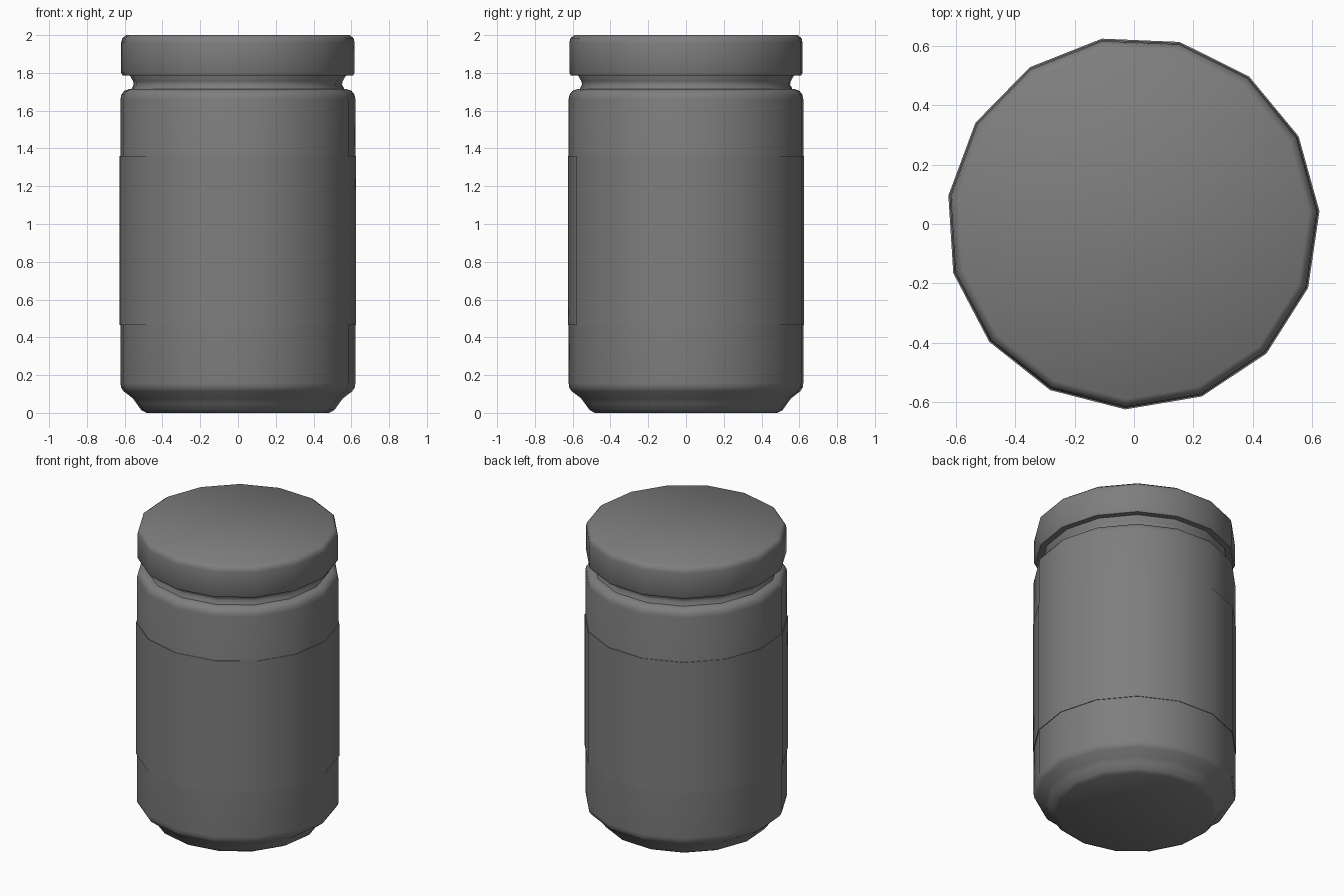
import bpy, bmesh, math

cube = bpy.data.objects.get("Cube")
if cube:
    bpy.data.objects.remove(cube, do_unlink=True)

SIDES = 15
TURN = math.radians(3.6)
OFFSET = (-0.003, 0.004)   # centres the odd-sided outline


def make_material(name, value):
    mat = bpy.data.materials.new(name)
    mat.use_nodes = True
    colour = (value, value, value, 1)
    mat.diffuse_color = colour
    mat.node_tree.nodes["Principled BSDF"].inputs["Base Color"].default_value = colour
    return mat


def lathe(name, profile, mat, caps=True):
    """Turn a (radius, height) profile, listed bottom to top, into a solid."""
    bm = bmesh.new()
    rings = []
    for r, z in profile:
        angles = [TURN + math.tau * i / SIDES for i in range(SIDES)]
        rings.append([bm.verts.new((r * math.cos(a) + OFFSET[0],
                                    r * math.sin(a) + OFFSET[1], z)) for a in angles])
    for low, high in zip(rings, rings[1:]):
        for i in range(SIDES):
            j = (i + 1) % SIDES
            bm.faces.new((low[i], low[j], high[j], high[i]))
    if caps:
        bm.faces.new(rings[0][::-1])
        bm.faces.new(rings[-1])
    mesh = bpy.data.meshes.new(name)
    bm.to_mesh(mesh)
    bm.free()
    mesh.materials.append(mat)
    obj = bpy.data.objects.new(name, mesh)
    bpy.context.collection.objects.link(obj)
    bpy.ops.object.select_all(action='DESELECT')
    obj.select_set(True)
    bpy.context.view_layer.objects.active = obj
    bpy.ops.object.shade_smooth_by_angle(angle=math.radians(42))
    return obj


grey = make_material("plain grey", 0.21)

# Jar body: stepped foot, straight wall, rounded shoulder
lathe("jar_body", [(0.487, 0), (0.515, 0.015), (0.54, 0.05), (0.56, 0.077),
                   (0.61, 0.115), (0.623, 0.135), (0.626, 0.16),
                   (0.626, 1.66), (0.621, 1.685), (0.605, 1.705), (0.58, 1.714)], grey)

# Neck: pinched between shoulder and lid
lathe("jar_neck", [(0.57, 1.70), (0.565, 1.72), (0.555, 1.737),
                   (0.558, 1.755), (0.578, 1.79), (0.578, 1.83)], grey)

# Lid: flat underside, rounded top rim
lathe("lid", [(0.615, 1.787), (0.622, 1.80), (0.622, 1.96),
              (0.616, 1.984), (0.595, 2.0)], grey)

# Label: thin sleeve around the wall
lathe("label", [(0.625, 0.465), (0.630, 0.465), (0.630, 1.36), (0.625, 1.36)],
      grey, caps=False)
